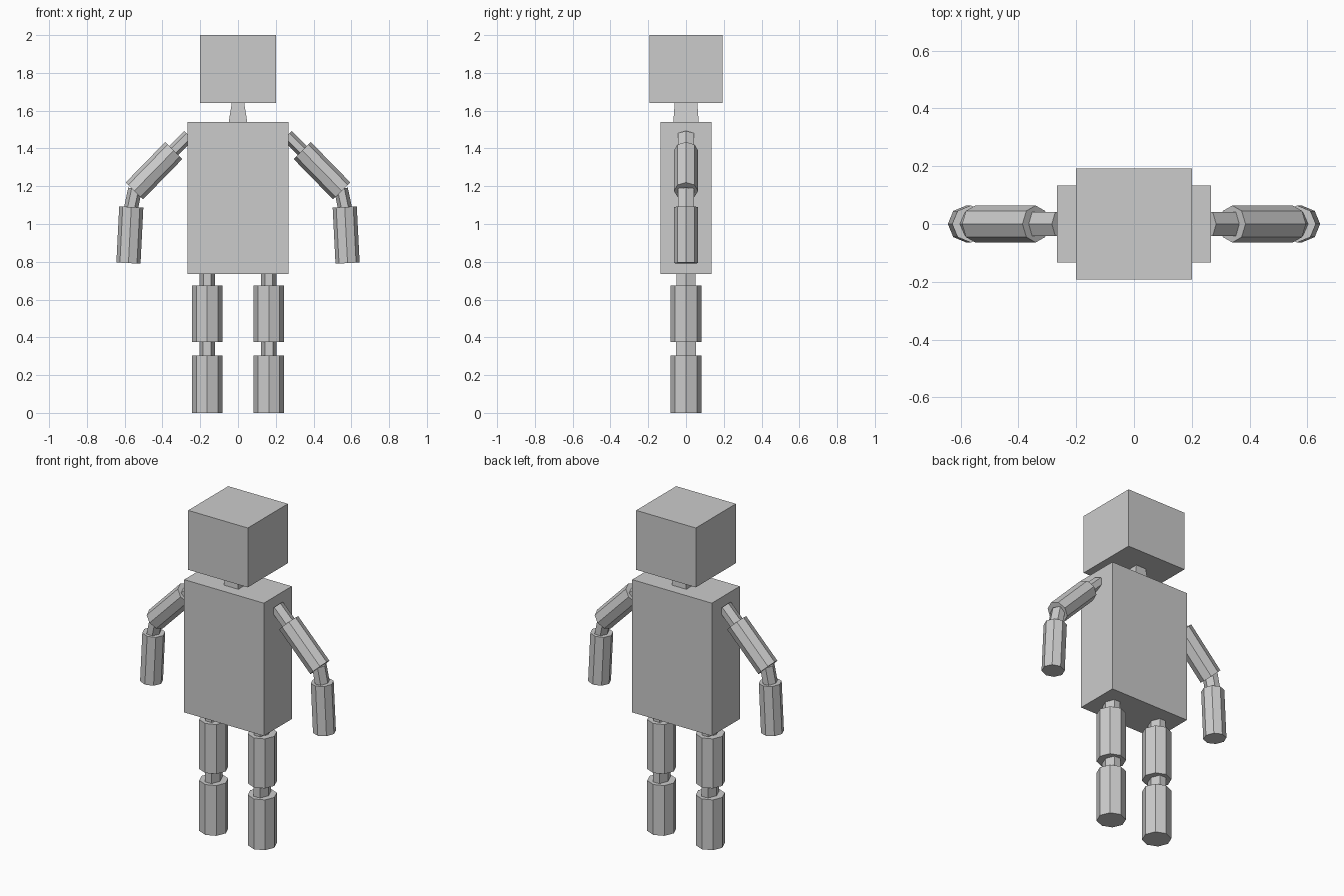
import bpy, math
from mathutils import Vector

if "Cube" in bpy.data.objects:
    bpy.data.objects.remove(bpy.data.objects["Cube"])

grey = bpy.data.materials.new("plain grey")
grey.diffuse_color = (0.6, 0.6, 0.6, 1)
grey.use_nodes = True
grey.node_tree.nodes["Principled BSDF"].inputs["Base Color"].default_value = grey.diffuse_color


def mesh_object(name, verts, faces):
    me = bpy.data.meshes.new(name)
    me.from_pydata(verts, [], faces)
    me.materials.append(grey)
    ob = bpy.data.objects.new(name, me)
    bpy.context.collection.objects.link(ob)
    return ob


def prism(name, start, end, sides, r_in, r_y, side):
    """Prism between two (x, z) points; r_in lies in the xz plane, r_y along y."""
    a = Vector((side * start[0], 0, start[1]))
    b = Vector((side * end[0], 0, end[1]))
    y = Vector((0, 1, 0))
    axis = (b - a).normalized()
    u = y.cross(axis)
    ring = []
    for i in range(sides):
        t = 2 * math.pi * i / sides
        # stretch so the hexagon's flat sides reach r_y
        k = r_y / math.cos(math.pi / 6) if sides == 6 else r_y
        ring.append(u * (r_in * math.cos(t)) + y * (k * math.sin(t)))
    verts = [a + p for p in ring] + [b + p for p in ring]
    faces = [(i, (i + 1) % sides, sides + (i + 1) % sides, sides + i) for i in range(sides)]
    faces += [tuple(reversed(range(sides))), tuple(range(sides, 2 * sides))]
    return mesh_object(name, verts, faces)


def block(name, z0, z1, bottom, top):
    """Box with separate half sizes at the bottom and top."""
    verts = [(sx * h[0], sy * h[1], z) for z, h in ((z0, bottom), (z1, top))
             for sx, sy in ((-1, -1), (1, -1), (1, 1), (-1, 1))]
    faces = [(3, 2, 1, 0), (4, 5, 6, 7)]
    faces += [(i, (i + 1) % 4, 4 + (i + 1) % 4, 4 + i) for i in range(4)]
    return mesh_object(name, verts, faces)


# Head, neck and torso
block("head", 1.64, 2.0, (0.2, 0.192), (0.2, 0.192))
block("neck", 1.54, 1.64, (0.049, 0.067), (0.033, 0.06))
block("torso", 0.735, 1.54, (0.267, 0.134), (0.267, 0.134))

for side, label in ((-1, "left"), (1, "right")):
    # Arm: thin joints between thick octagonal segments
    prism(label + "_shoulder", (0.26, 1.469), (0.342, 1.387), 6, 0.034, 0.042, side)
    prism(label + "_upper_arm", (0.34, 1.389), (0.549, 1.175), 8, 0.064, 0.064, side)
    prism(label + "_elbow", (0.545, 1.185), (0.566, 1.086), 6, 0.037, 0.042, side)
    prism(label + "_forearm", (0.565, 1.09), (0.58, 0.793), 8, 0.064, 0.064, side)
    # Leg
    prism(label + "_hip", (0.163, 0.74), (0.163, 0.67), 6, 0.04, 0.051, side)
    prism(label + "_thigh", (0.163, 0.675), (0.163, 0.375), 8, 0.081, 0.081, side)
    prism(label + "_knee", (0.163, 0.38), (0.163, 0.30), 6, 0.042, 0.053, side)
    prism(label + "_shin", (0.163, 0.305), (0.163, 0.0), 8, 0.081, 0.081, side)
